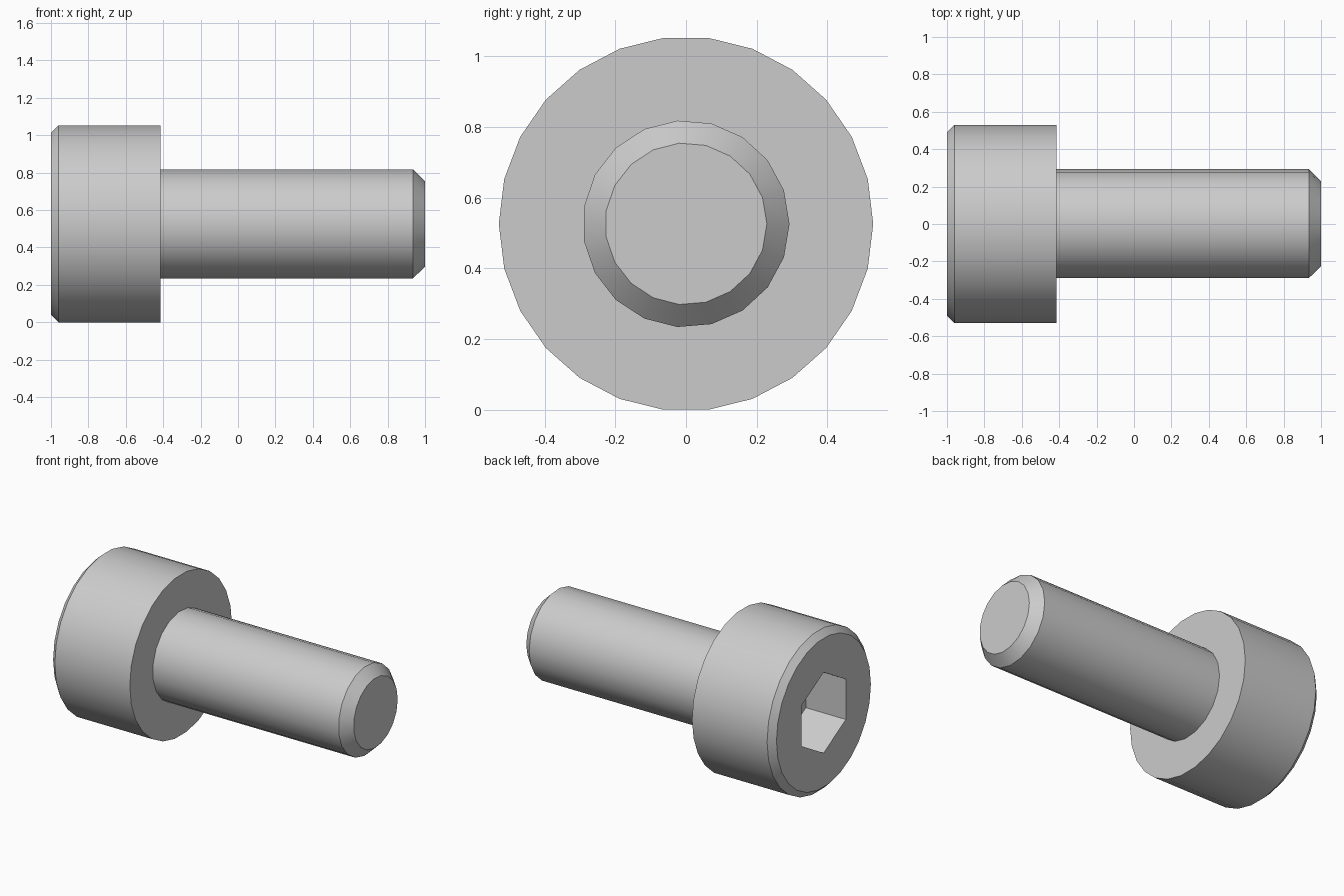
import bpy, bmesh
from math import sin, cos, pi

if "Cube" in bpy.data.objects:
    bpy.data.objects.remove(bpy.data.objects["Cube"])

ZC = 0.526  # height of the bolt axis
bm = bmesh.new()

def ring(x, r, n, start=0.0):
    vs = [bm.verts.new((x, r * cos(start + 2 * pi * i / n), ZC + r * sin(start + 2 * pi * i / n)))
          for i in range(n)]
    edges = [bm.edges.new((vs[i], vs[(i + 1) % n])) for i in range(n)]
    return vs, edges

def bridge(a, b):
    n = len(a[0])
    for i in range(n):
        j = (i + 1) % n
        bm.faces.new((a[0][i], a[0][j], b[0][j], b[0][i]))

def annulus(a, b):
    bmesh.ops.triangle_fill(bm, edges=a[1] + b[1], use_beauty=True)

# Head: 26-sided cylinder with a chamfered outer rim
head_face = ring(-1.0, 0.49, 26)
head_rim = ring(-0.96, 0.53, 26)
head_under = ring(-0.415, 0.53, 26)
bridge(head_face, head_rim)
bridge(head_rim, head_under)

# Hexagonal socket with a flat floor
hex_mouth = ring(-1.0, 0.265, 6, pi / 2)
hex_floor = ring(-0.71, 0.265, 6, pi / 2)
annulus(head_face, hex_mouth)
bridge(hex_mouth, hex_floor)
bm.faces.new(hex_floor[0])

# Shank: 19-sided cylinder with a chamfered tip
shank_root = ring(-0.415, 0.293, 19)
shank_end = ring(0.935, 0.293, 19)
tip = ring(1.0, 0.229, 19)
annulus(head_under, shank_root)
bridge(shank_root, shank_end)
bridge(shank_end, tip)
bm.faces.new(tip[0])

bmesh.ops.recalc_face_normals(bm, faces=bm.faces)

# Merge the flat triangulated annuli into clean faces
bmesh.ops.dissolve_limit(bm, angle_limit=0.01, verts=[], edges=[
    e for e in bm.edges if len(e.link_faces) == 2 and len(e.link_faces[0].verts) == 3
    and len(e.link_faces[1].verts) == 3])

mesh = bpy.data.meshes.new("socket_head_bolt")
bm.to_mesh(mesh)
bm.free()
bolt = bpy.data.objects.new("socket_head_bolt", mesh)
bpy.context.collection.objects.link(bolt)

# Smooth barrels, crisp chamfers and socket
bpy.context.view_layer.objects.active = bolt
bolt.select_set(True)
bpy.ops.object.shade_smooth_by_angle(angle=pi / 6)
